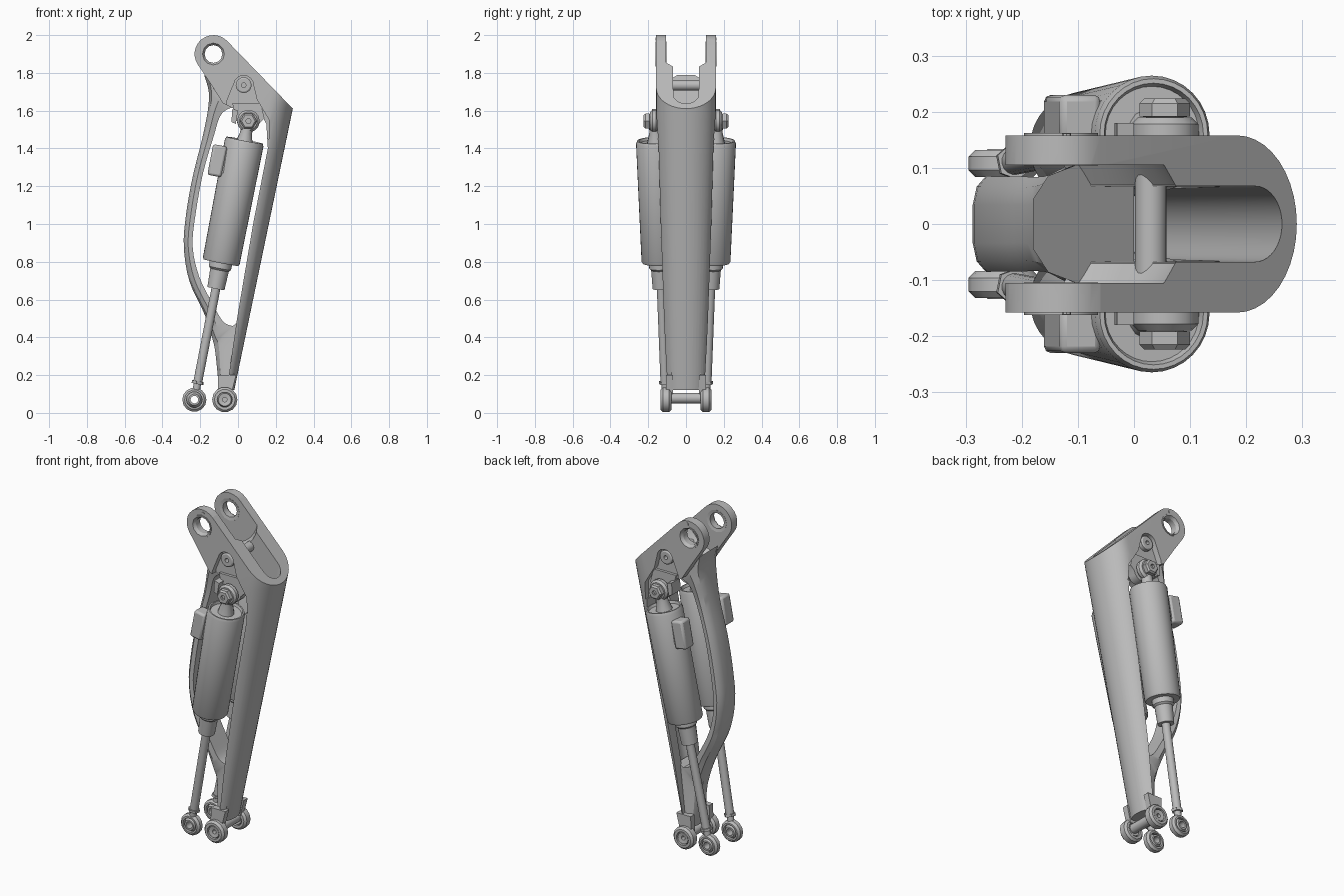
import bpy, bmesh
from math import pi, cos, sin, radians
from mathutils import Matrix, Vector

if "Cube" in bpy.data.objects:
    bpy.data.objects.remove(bpy.data.objects["Cube"])

grey = bpy.data.materials.new("machined_grey")
grey.use_nodes = True
grey.diffuse_color = (0.5, 0.5, 0.5, 1)
grey.node_tree.nodes["Principled BSDF"].inputs["Base Color"].default_value = (0.5, 0.5, 0.5, 1)


def finish(name, bm, mirror=False):
    bmesh.ops.remove_doubles(bm, verts=bm.verts, dist=1e-5)
    bmesh.ops.recalc_face_normals(bm, faces=bm.faces)
    mesh = bpy.data.meshes.new(name)
    bm.to_mesh(mesh)
    bm.free()
    mesh.materials.append(grey)
    ob = bpy.data.objects.new(name, mesh)
    bpy.context.collection.objects.link(ob)
    if mirror:
        ob.modifiers.new("Mirror", 'MIRROR').use_axis = (False, True, False)
    return ob


def loft(name, rings, mirror=False):
    """Skin a list of equal-length closed sections and cap both ends."""
    bm = bmesh.new()
    rows = [[bm.verts.new(p) for p in ring] for ring in rings]
    n = len(rows[0])
    for a, b in zip(rows, rows[1:]):
        for i in range(n):
            j = (i + 1) % n
            bm.faces.new((a[i], a[j], b[j], b[i]))
    bm.faces.new(rows[0])
    bm.faces.new(rows[-1])
    return finish(name, bm, mirror)


def prism(name, outline, y0, y1, mirror=False):
    return loft(name, [[(x, y, z) for x, z in outline] for y in (y0, y1)], mirror)


def lathe(name, profile, matrix, sides=24, mirror=True):
    """Revolve a closed (radius, height) profile about the matrix's z axis."""
    bm = bmesh.new()
    rows = [[bm.verts.new(matrix @ Vector((r * cos(2 * pi * i / sides), r * sin(2 * pi * i / sides), h)))
             for i in range(sides)] for r, h in profile]
    for k, a in enumerate(rows):
        m = (k + 1) % len(rows)
        if profile[k][0] == 0 and profile[m][0] == 0:
            continue
        for i in range(sides):
            j = (i + 1) % sides
            bm.faces.new((a[i], a[j], rows[m][j], rows[m][i]))
    return finish(name, bm, mirror)


def across(x, z, y=0):
    return Matrix.Translation((x, y, z)) @ Matrix.Rotation(-pi / 2, 4, 'X')


def rod(r, h0, h1):
    return [(0, h0), (r, h0), (r, h1), (0, h1)]


def eye(r, bore, half):
    c = 0.012
    return [(bore, -half), (r - c, -half), (r, c - half), (r, half - c), (r - c, half), (bore, half)]


def arc(cx, cz, r, a0, a1, n=12):
    return [(cx + r * cos(radians(a0 + (a1 - a0) * i / n)),
             cz + r * sin(radians(a0 + (a1 - a0) * i / n))) for i in range(n + 1)]


def spline(rows, steps=4):
    """Catmull-Rom through rows of numbers."""
    out = []
    for k in range(len(rows) - 1):
        p = [rows[max(0, min(len(rows) - 1, k + d))] for d in (-1, 0, 1, 2)]
        for s in range(steps):
            t = s / steps
            out.append([0.5 * (2 * b + (c - a) * t + (2 * a - 5 * b + 4 * c - d) * t * t
                               + (3 * b - a - 3 * c + d) * t ** 3) for a, b, c, d in zip(*p)])
    return out + [rows[-1]]


def d_section(z, half, inset, depth):
    front = 0.29 - (1.61 - z) * 0.208 - inset
    curve = [(front - depth + depth * cos(a), half * sin(a), z)
             for a in (-pi / 2 + pi * i / 20 for i in range(21))]
    return [(-0.5, -half, z)] + curve + [(-0.5, half, z)]


def carve(ob, steps):
    for op, tool in steps:
        mod = ob.modifiers.new(op, 'BOOLEAN')
        mod.operation, mod.object, mod.solver = op, tool, 'EXACT'
    deps = bpy.context.evaluated_depsgraph_get()
    mesh = bpy.data.meshes.new_from_object(ob.evaluated_get(deps))
    ob.modifiers.clear()
    ob.data = mesh
    for _, tool in steps:
        bpy.data.objects.remove(tool)


# Leg shell: side outline, rounded front, hollow channel, fork ears with bores, outer pockets
EAR, PIN = (-0.13, 1.9), (0.03, 1.735)
outline = arc(*EAR, 0.1, 45, 215) + [
    (-0.15, 1.75), (-0.08, 1.64), (0.0, 1.6), (0.12, 1.585), (0.15, 1.53), (0.158, 1.4),
    (0.08, 1.0), (-0.005, 0.5), (-0.06, 0.12), (0.0, 0.12), (0.32, 1.58)]
pocket = [(-0.07, 1.5), (-0.06, 1.65)] + arc(*PIN, 0.052, 170, 0, 8) + [(0.1, 1.66), (0.165, 1.55), (0.165, 1.45)]
shell = prism("leg_shell", outline, -0.3, 0.3)
carve(shell, [
    ('INTERSECT', loft("rounding", [d_section(2.1, 0.158, 0, 0.13), d_section(1.61, 0.158, 0, 0.13),
                                    d_section(0.1, 0.107, 0, 0.07)])),
    ('DIFFERENCE', loft("channel", [d_section(2.2, 0.07, 0.032, 0.06), d_section(0.25, 0.06, 0.032, 0.05)])),
    ('DIFFERENCE', lathe("ear_clearance", [(0, -0.105), (0.19, -0.105), (0.215, -0.07), (0.215, 0.07),
                                           (0.19, 0.105), (0, 0.105)], across(*EAR), 32, False)),
    ('DIFFERENCE', lathe("ear_bore", rod(0.062, -0.4, 0.4), across(*EAR), 24, False)),
    ('DIFFERENCE', prism("left_pocket", pocket, 0.122, 0.3)),
    ('DIFFERENCE', prism("right_pocket", pocket, -0.3, -0.122))])

# Bowed rear strut: outer x, z, inner x, z, half width
strut_rows = spline([
    (-0.18, 1.79, 0.0, 1.62, 0.11), (-0.155, 1.7, -0.05, 1.61, 0.11), (-0.16, 1.6, -0.095, 1.57, 0.1),
    (-0.19, 1.45, -0.13, 1.46, 0.085), (-0.24, 1.25, -0.185, 1.27, 0.085),
    (-0.275, 1.05, -0.225, 1.05, 0.085), (-0.287, 0.88, -0.24, 0.88, 0.085),
    (-0.258, 0.7, -0.205, 0.72, 0.08), (-0.185, 0.54, -0.13, 0.57, 0.075),
    (-0.155, 0.46, -0.08, 0.485, 0.072), (-0.135, 0.39, -0.03, 0.46, 0.07),
    (-0.12, 0.32, 0.012, 0.46, 0.07), (-0.1, 0.12, -0.035, 0.12, 0.085)])


def strut_section(xo, zo, xi, zi, w):
    # rounded outer side, square inner side: (depth fraction, width fraction)
    half = [(0, 0.4), (0.15, 0.78), (0.5, 1), (1, 0.95)]
    place = lambda k, s: (xo + (xi - xo) * k, s * w, zo + (zi - zo) * k)
    return [place(k, s) for k, s in half] + [place(k, -s) for k, s in reversed(half)]


loft("rear_strut", [strut_section(*r) for r in strut_rows])

# Fork bearings, cross pin and its bosses
lathe("ear_bearing", [(0.047, 0.108), (0.066, 0.104), (0.066, 0.162), (0.058, 0.162), (0.047, 0.145)],
      across(*EAR), 12)
lathe("ear_set_screw", rod(0.008, 0.15, 0.161), across(-0.12, 1.98), 8)
lathe("cross_pin", rod(0.028, -0.12, 0.12), across(*PIN), 20, False)
lathe("cross_pin_boss", [(0.012, 0.11), (0.042, 0.11), (0.042, 0.145), (0.034, 0.15), (0.012, 0.15)],
      across(*PIN), 16)

# Foot joint
FOOT = (-0.07, 0.07)
lathe("foot_eye", eye(0.067, 0.04, 0.029), across(*FOOT, 0.106), 14)
lathe("foot_bearing", [(0.012, -0.02), (0.034, -0.024), (0.042, 0), (0.034, 0.024), (0.012, 0.02)],
      across(*FOOT, 0.106), 14)
lathe("foot_pin", rod(0.028, -0.1, 0.1), across(-0.07, 0.078), 16, False)
prism("foot_lug", [(-0.105, 0.2), (-0.108, 0.1), (-0.035, 0.1), (-0.01, 0.2)], 0.07, 0.106, True)

# Dampers, one on each side, along a slanted axis
LOW, HIGH = Vector((-0.231, 0.108, 0.07)), Vector((0.055, 0.165, 1.545))
axis = HIGH - LOW
length = axis.length
damper = Matrix.Translation(LOW) @ axis.to_track_quat('Z', 'Y').to_matrix().to_4x4()
lathe("damper_rod", rod(0.024, 0.09, 0.65), damper, 16)
lathe("rod_lock_nut", rod(0.033, 0.085, 0.1), damper, 6)
lathe("rod_thread", rod(0.02, 0.05, 0.1), damper, 12)
lathe("damper_collar", [(0, 0.6), (0.046, 0.6), (0.05, 0.7), (0.06, 0.71), (0.06, 0.76), (0, 0.76)], damper)
lathe("damper_body", [(0, 0.74), (0.094, 0.74), (0.099, 0.75), (0.104, 1.385), (0.098, 1.4), (0.09, 1.4),
                      (0.085, 1.385), (0, 1.385)], damper, 32)
lathe("damper_neck", [(0, 1.37), (0.05, 1.37), (0.032, 1.44), (0.032, length - 0.03), (0, length - 0.03)], damper, 12)

# Side reservoir on the rear of each damper
bm = bmesh.new()
bmesh.ops.create_cube(bm, size=1, matrix=Matrix.Translation((-0.11, 0.19, 1.335))
                      @ Matrix.Rotation(radians(11), 4, 'Y') @ Matrix.Diagonal((0.075, 0.08, 0.165, 1)))
reservoir = finish("reservoir", bm, True)
bevel = reservoir.modifiers.new("Bevel", 'BEVEL')
bevel.width, bevel.segments = 0.012, 2
prism("reservoir_mount", [(-0.11, 1.27), (-0.04, 1.27), (-0.01, 1.4), (-0.08, 1.4)], 0.16, 0.22, True)

# Damper end joints
ball = [(0.02, -0.026), (0.03, -0.026), (0.044, 0), (0.03, 0.026), (0.02, 0.026)]
lathe("lower_rod_end", eye(0.064, 0.042, 0.024), across(LOW.x, LOW.z, LOW.y), 14)
lathe("lower_ball", ball, across(LOW.x, LOW.z, LOW.y), 14)
lathe("upper_rod_end", eye(0.06, 0.03, 0.022), across(HIGH.x, HIGH.z, 0.168), 14)
lathe("upper_bolt", [(0, 0.09), (0.032, 0.09), (0.032, 0.19), (0.045, 0.192), (0.045, 0.215), (0.036, 0.224),
                     (0.014, 0.224), (0.014, 0.21), (0, 0.21)], across(HIGH.x, HIGH.z), 6)
prism("damper_bracket", arc(HIGH.x, HIGH.z, 0.06, 190, 350, 8) + [(0.14, 1.56), (0.12, 1.64), (-0.03, 1.64)],
      0.085, 0.138, True)
prism("bracket_stop", [(-0.035, 1.54), (-0.012, 1.53), (0.0, 1.6), (-0.03, 1.61)], 0.1, 0.18, True)

# Smooth shading with crisp edges
for ob in bpy.context.collection.objects:
    if ob.type == 'MESH' and grey.name in ob.data.materials:
        bpy.ops.object.select_all(action='DESELECT')
        ob.select_set(True)
        bpy.context.view_layer.objects.active = ob
        bpy.ops.object.shade_smooth_by_angle(angle=radians(32))
